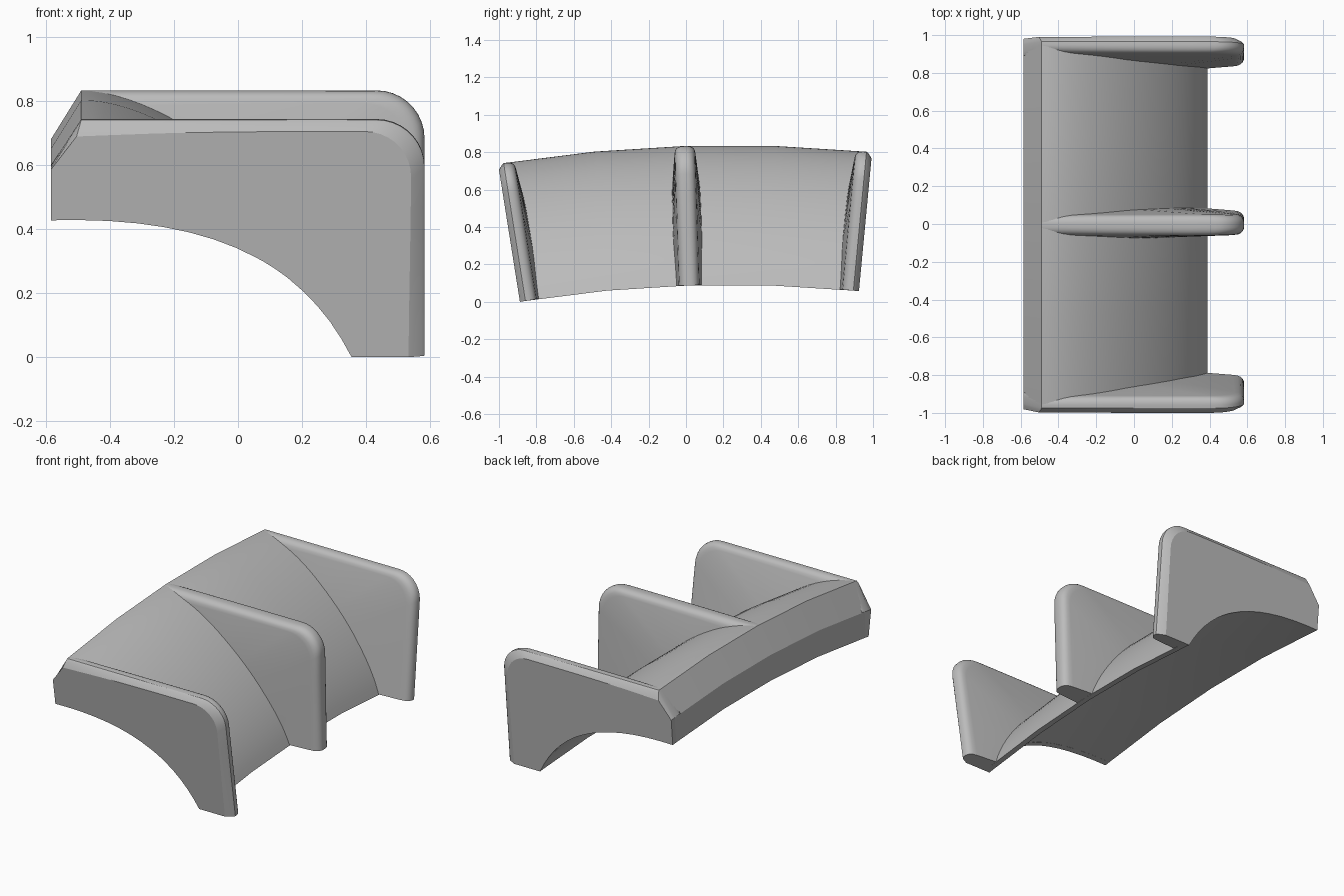
import bpy, bmesh, math
from mathutils import Vector
from mathutils.geometry import interpolate_bezier

if "Cube" in bpy.data.objects:
    bpy.data.objects.remove(bpy.data.objects["Cube"])

CY, CZ, R0 = 0.235, -6.867, 6.871      # axis of the big ring this piece belongs to
ANGLES = [-9, -5.4, -1.8, 1.8, 5.4]    # ring segments, degrees
N = 25
BOTTOM = 0.087

grey = bpy.data.materials.new("dark_grey")
grey.diffuse_color = (0.5, 0.5, 0.5, 1)
grey.use_nodes = True
grey.node_tree.nodes["Principled BSDF"].inputs["Base Color"].default_value = grey.diffuse_color


def place(x, h, deg, t=0.0):
    """Section point (x, h) at a ring angle, shifted t along the tangent."""
    a = math.radians(deg)
    r = R0 + h
    return (x, CY + r * math.sin(a) + t * math.cos(a),
            CZ + r * math.cos(a) - t * math.sin(a))


def curve(pts, n=N):
    return [p.to_2d() for p in interpolate_bezier(*[Vector((x, z, 0)) for x, z in pts], n)]


def sample(c, u):
    f = min(max(u, 0), 1) * (len(c) - 1)
    i = min(int(f), len(c) - 2)
    return c[i].lerp(c[i + 1], f - i)


def loft(name, rings):
    """Skin closed rings and cap both ends."""
    bm = bmesh.new()
    vs = [[bm.verts.new(p) for p in ring] for ring in rings]
    n = len(vs[0])
    for a, b in zip(vs, vs[1:]):
        for i in range(n):
            j = (i + 1) % n
            bm.faces.new((a[i], a[j], b[j], b[i]))
    bm.faces.new(vs[0])
    bm.faces.new(vs[-1])
    bmesh.ops.remove_doubles(bm, verts=bm.verts, dist=1e-5)
    bmesh.ops.recalc_face_normals(bm, faces=bm.faces)
    me = bpy.data.meshes.new(name)
    bm.to_mesh(me)
    bm.free()
    me.materials.append(grey)
    ob = bpy.data.objects.new(name, me)
    bpy.context.collection.objects.link(ob)
    bpy.ops.object.select_all(action='DESELECT')
    ob.select_set(True)
    bpy.context.view_layer.objects.active = ob
    bpy.ops.object.shade_smooth_by_angle(angle=math.radians(23))
    return ob


# Curved shell section: underside, and outer face with a back bevel
inner = curve([(-0.585, 0.52), (-0.1, 0.535), (0.2, 0.40), (0.355, BOTTOM)])
outer = curve([(-0.49, 0.833), (-0.22, 0.84), (0.25, 0.48), (0.39, BOTTOM)])
middle = [a.lerp(b, 0.5) for a, b in zip(inner, outer)]
section = inner + outer[::-1] + [Vector((-0.585, 0.68))]
loft("curved_shell", [[place(p.x, p.y, a) for p in section] for a in ANGLES])

# Rib outline: straight top, rounded corner, straight front
RC = 0.15
outline = [Vector((-0.49 + 0.92 * i / 7, 0.833)) for i in range(8)]
outline += [Vector((0.433 + RC * math.sin(a), 0.683 + RC * math.cos(a)))
            for a in (math.pi / 2 * i / 9 for i in range(1, 10))]
outline += [Vector((0.583, 0.683 + (BOTTOM - 0.683) * i / 5)) for i in range(1, 6)]
lengths = [0]
for p, q in zip(outline, outline[1:]):
    lengths.append(lengths[-1] + (q - p).length)
fractions = [s / lengths[-1] for s in lengths]

# Edge profiles as (depth, half width): rounded side, bevelled flat end side
ROUND = [(0.06, 0.0555), (0.035, 0.052), (0.019, 0.045),
         (0.009, 0.0355), (0.0025, 0.024), (0, 0.012)]
BEVEL = [(0.05, -0.035), (0.01, -0.015), (0, -0.005)]


def rib(name, deg, end=0):
    """end = 0 for a free rib, -1 / +1 for the ribs flush with an end face."""
    stations = [(q, sample(middle, u), sample(inner, 0.06 + 0.94 * u), 1)
                for q, u in zip(outline, fractions)]
    if end:
        stations.insert(0, (Vector((-0.585, 0.68)), Vector((-0.54, 0.62)), inner[0], 0))
    rings = []
    for q, mid, low, k in stations:
        length = (mid - q).length
        inward = (mid - q).normalized()
        wide = 0.055 + 0.06 * min(length, 0.4)
        ring = [(mid, wide)]
        ring += [(q + inward * d * k, t) for d, t in ROUND]
        if end:
            ring += [(q + inward * d * k, t) for d, t in reversed(BEVEL)]
            ring += [(low, -0.035), (low, 0.0)]
        else:
            ring += [(q + inward * d * k, -t) for d, t in reversed(ROUND)]
            ring += [(mid, -wide)]
        s = -1 if end > 0 else 1
        rings.append([place(p.x, p.y, deg, s * t) for p, t in ring])
    return loft(name, rings)


rib("front_end_rib", ANGLES[0], -1)
rib("middle_rib", ANGLES[2])
rib("back_end_rib", ANGLES[-1], 1)
